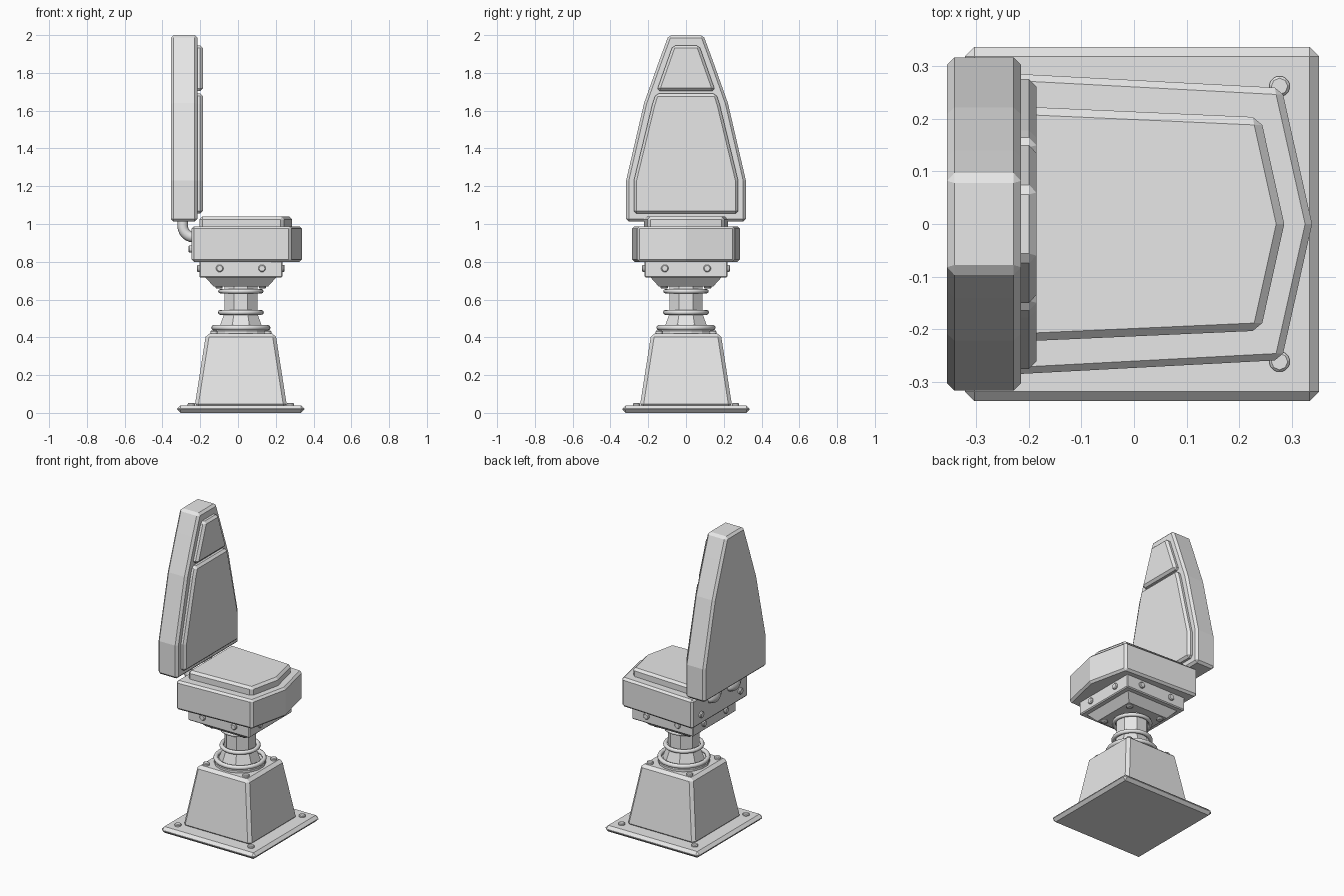
import bpy, bmesh, math
from mathutils import Vector, Matrix

cube = bpy.data.objects.get("Cube")
if cube:
    bpy.data.objects.remove(cube, do_unlink=True)

grey = bpy.data.materials.new("light_grey")
grey.use_nodes = True
grey.diffuse_color = (0.8, 0.8, 0.8, 1)
grey.node_tree.nodes["Principled BSDF"].inputs["Base Color"].default_value = (0.8, 0.8, 0.8, 1)

CX = 0.015  # centre line of the stand


def finish(name, bm, bevel=0.0):
    bmesh.ops.recalc_face_normals(bm, faces=bm.faces[:])
    mesh = bpy.data.meshes.new(name)
    bm.to_mesh(mesh)
    bm.free()
    mesh.materials.append(grey)
    obj = bpy.data.objects.new(name, mesh)
    bpy.context.collection.objects.link(obj)
    if bevel:
        mod = obj.modifiers.new("Chamfer", 'BEVEL')
        mod.width = bevel
        mod.segments = 1
        mod.limit_method = 'ANGLE'
        mod.angle_limit = math.radians(32)
    return obj


def prism(name, outline, offset, bevel):
    """Extrude a closed outline of 3D points along an offset."""
    bm = bmesh.new()
    face = bm.faces.new([bm.verts.new(p) for p in outline])
    new = bmesh.ops.extrude_face_region(bm, geom=[face])["geom"]
    verts = [g for g in new if isinstance(g, bmesh.types.BMVert)]
    bmesh.ops.translate(bm, verts=verts, vec=offset)
    return finish(name, bm, bevel)


def frustum(name, half0, z0, half1, z1, bevel, sides=4):
    """Square or many-sided tapered block around the stand's axis."""
    bm = bmesh.new()
    k = 1 / math.cos(math.pi / sides)
    bmesh.ops.create_cone(bm, cap_ends=True, segments=sides, radius1=half0 * k,
                          radius2=half1 * k, depth=z1 - z0)
    bmesh.ops.rotate(bm, verts=bm.verts, matrix=Matrix.Rotation(math.pi / sides, 3, 'Z'))
    bmesh.ops.translate(bm, verts=bm.verts, vec=(CX, 0, (z0 + z1) / 2))
    return finish(name, bm, bevel)


def ring(name, radius, z, tube):
    bpy.ops.mesh.primitive_torus_add(location=(CX, 0, z), major_radius=radius - tube,
                                     minor_radius=tube, major_segments=24, minor_segments=8)
    obj = bpy.context.object
    obj.name = name
    obj.data.materials.append(grey)
    bpy.ops.object.shade_smooth_by_angle(angle=math.radians(50))


def bolt(name, loc, direction):
    bm = bmesh.new()
    bmesh.ops.create_cone(bm, cap_ends=True, segments=8, radius1=0.021, radius2=0.021, depth=0.03)
    turn = Vector((0, 0, 1)).rotation_difference(Vector(direction)).to_matrix()
    bmesh.ops.rotate(bm, verts=bm.verts, matrix=turn)
    bmesh.ops.translate(bm, verts=bm.verts, vec=loc)
    finish(name, bm, 0.005)


def mirrored(right_side):
    """Close an outline by mirroring its positive-y half."""
    return right_side + [(x, -y, z) for x, y, z in reversed(right_side) if y > 0]


# Stand
frustum("base_plate", 0.337, 0, 0.337, 0.04, 0.018)
frustum("pedestal", 0.245, 0.03, 0.184, 0.42, 0.018)

# Swivel column
frustum("column_flange", 0.15, 0.41, 0.15, 0.44, 0.006, 16)
ring("flange_ring", 0.157, 0.451, 0.014)
frustum("column_foot", 0.118, 0.44, 0.088, 0.525, 0, 8)
frustum("column", 0.087, 0.5, 0.087, 0.68, 0, 8)
ring("middle_ring", 0.122, 0.532, 0.013)
ring("upper_ring", 0.12, 0.644, 0.012)

# Mount under the seat
frustum("mount_taper", 0.145, 0.67, 0.19, 0.72, 0)
frustum("mount_block", 0.22, 0.717, 0.22, 0.81, 0.006)

# Bolts on the stand and the mount
for sx in (-1, 1):
    for sy in (-1, 1):
        bolt("base_bolt", (CX + sx * 0.262, sy * 0.262, 0.038), (0, 0, 1))
        bolt("pedestal_bolt", (CX + sx * 0.142, sy * 0.142, 0.42), (0, 0, 1))
        bolt("taper_bolt", (CX + sx * 0.115, sy * 0.115, 0.673), (0, 0, -1))
        bolt("mount_side_bolt", (CX + sx * 0.112, sy * 0.217, 0.765), (0, sy, 0))
        bolt("mount_end_bolt", (CX + sx * 0.217, sy * 0.112, 0.765), (sx, 0, 0))

# Seat and cushion
prism("seat", mirrored([(0.339, 0, 0.8), (0.281, 0.259, 0.8), (-0.247, 0.287, 0.8)]),
      (0, 0, 0.188), 0.013)
prism("seat_cushion", mirrored([(0.286, 0, 0.97), (0.241, 0.203, 0.97), (-0.204, 0.223, 0.97)]),
      (0, 0, 0.07), 0.015)

# Backrest and its two pads
back = [(0.317, 1.013), (0.317, 1.23), (0.222, 1.64), (0.14, 1.87), (0.092, 2.0)]
prism("backrest", mirrored([(-0.356, y, z) for y, z in back]), (0.141, 0, 0), 0.014)
lower = [(0.276, 1.055), (0.276, 1.23), (0.178, 1.635), (0.16, 1.69)]
prism("lower_back_pad", mirrored([(-0.23, y, z) for y, z in lower]), (0.044, 0, 0), 0.014)
upper = [(0.155, 1.705), (0.07, 1.945)]
prism("upper_back_pad", mirrored([(-0.23, y, z) for y, z in upper]), (0.044, 0, 0), 0.014)

# Bent tubes joining backrest and seat
for sy in (-1, 1):
    curve = bpy.data.curves.new("back_support", 'CURVE')
    curve.dimensions = '3D'
    curve.bevel_depth = 0.028
    curve.bevel_resolution = 2
    curve.use_fill_caps = True
    bend = [(-0.235 - 0.058 * math.sin(a), sy * 0.1, 0.99 - 0.06 * math.cos(a))
            for a in (i * math.pi / 12 for i in range(7))]
    path = [(-0.22, sy * 0.1, 0.93)] + bend + [(-0.293, sy * 0.1, 1.03)]
    spline = curve.splines.new('POLY')
    spline.points.add(len(path) - 1)
    for point, co in zip(spline.points, path):
        point.co = (*co, 1)
    curve.materials.append(grey)
    bpy.context.collection.objects.link(bpy.data.objects.new("back_support", curve))
    bolt("seat_back_bolt", (-0.246, sy * 0.2, 0.868), (-1, 0, 0))
